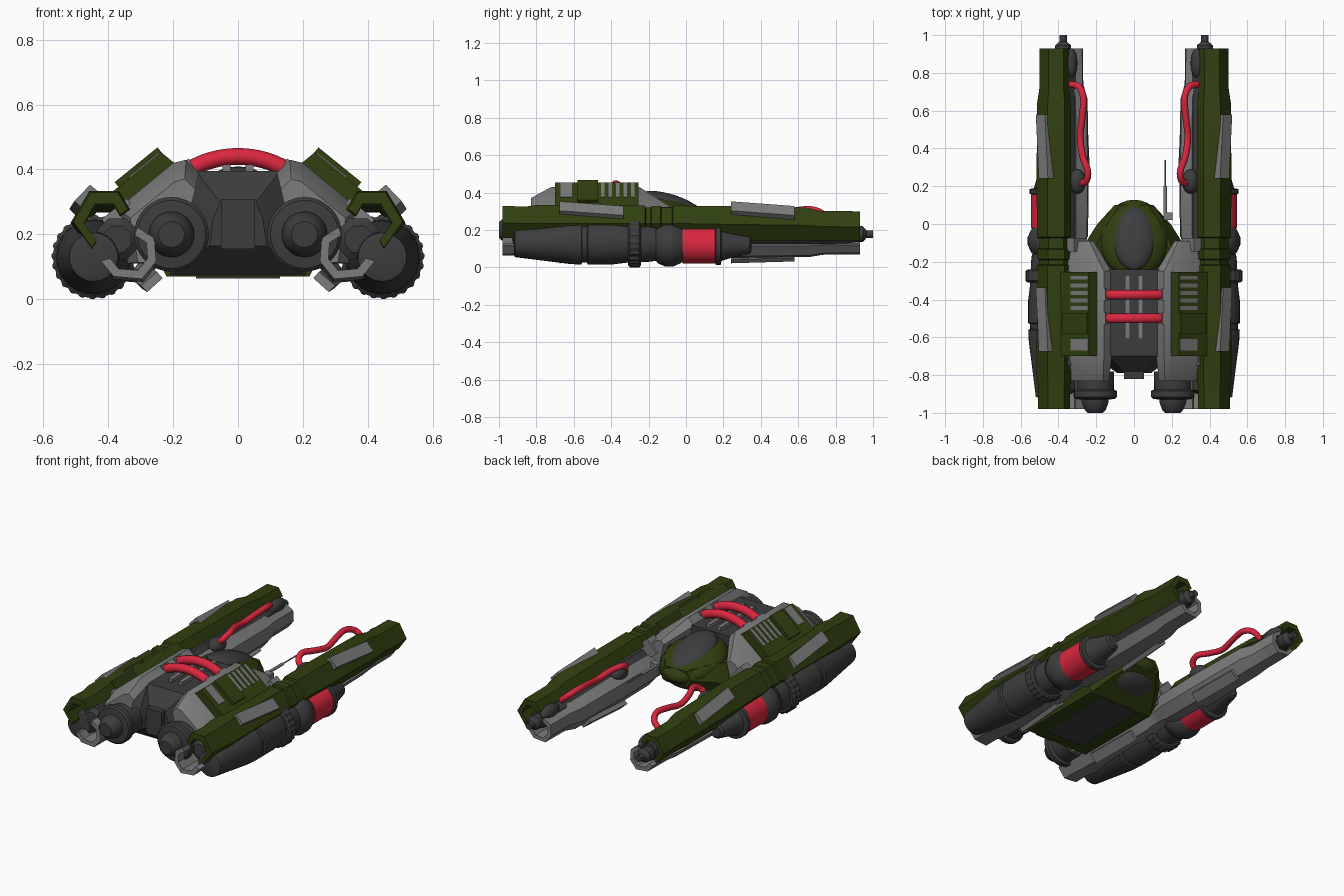
import bpy, bmesh, math
from mathutils import Vector, Matrix

if "Cube" in bpy.data.objects:
    bpy.data.objects.remove(bpy.data.objects["Cube"])


def material(name, rgb):
    m = bpy.data.materials.new(name)
    m.diffuse_color = (*rgb, 1)
    m.use_nodes = True
    m.node_tree.nodes["Principled BSDF"].inputs["Base Color"].default_value = m.diffuse_color
    return m


GREEN = material("olive green", (0.03, 0.05, 0.005))
GRAY = material("mid gray", (0.2, 0.2, 0.2))
DARK = material("dark gray", (0.046, 0.046, 0.048))
RED = material("red", (0.7, 0.02, 0.05))


def finish(name, bm, mat, mirror=True, smooth=True):
    bmesh.ops.recalc_face_normals(bm, faces=bm.faces)
    for f in bm.faces:
        f.smooth = smooth
    me = bpy.data.meshes.new(name)
    bm.to_mesh(me)
    bm.free()
    me.set_sharp_from_angle(angle=math.radians(32))
    me.materials.append(mat)
    ob = bpy.data.objects.new(name, me)
    bpy.context.collection.objects.link(ob)
    if mirror:
        mod = ob.modifiers.new("Mirror", 'MIRROR')
        mod.use_mirror_merge = False
    return ob


def skin(bm, rings):
    vr = [[bm.verts.new(p) for p in r] for r in rings]
    n = len(vr[0])
    for a, b in zip(vr, vr[1:]):
        for i in range(n):
            bm.faces.new((a[i], a[(i + 1) % n], b[(i + 1) % n], b[i]))
    bm.faces.new(vr[0])
    bm.faces.new(vr[-1])


def loft(name, section, stations, mat, centre=(0, 0), mirror=True):
    """Sweep an xz section along y; a station is (y, scale, dx, dz)."""
    bm = bmesh.new()
    cx, cz = centre
    skin(bm, [[(cx + (x - cx) * s + dx, y, cz + (z - cz) * s + dz) for x, z in section]
              for y, s, dx, dz in stations])
    return finish(name, bm, mat, mirror, False)


def lathe(name, profile, cx, cz, mat, seg=32, tooth=1.0, phase=0):
    """Turned part along y; tooth below 1 notches the rim."""
    bm = bmesh.new()
    rings = []
    for y, r in profile:
        ring = []
        for i in range(seg):
            a = 2 * math.pi * (i + phase) / seg
            k = r * (tooth if i % 4 > 1 else 1)
            ring.append((cx + k * math.cos(a), y, cz + k * math.sin(a)))
        rings.append(ring)
    skin(bm, rings)
    return finish(name, bm, mat)


def box(name, c, size, mat, roll=0, mirror=True):
    bm = bmesh.new()
    m = Matrix.Translation(c) @ Matrix.Rotation(roll, 4, 'Y') @ Matrix.Diagonal((*size, 1))
    bmesh.ops.create_cube(bm, size=1, matrix=m)
    return finish(name, bm, mat, mirror, False)


def ball(name, c, radii, mat, pitch=0, mirror=True):
    bm = bmesh.new()
    m = Matrix.Translation(c) @ Matrix.Rotation(pitch, 4, 'X') @ Matrix.Diagonal((*radii, 1))
    bmesh.ops.create_uvsphere(bm, u_segments=32, v_segments=16, radius=1, matrix=m)
    return finish(name, bm, mat, mirror)


def tube(name, pts, r, mat, mirror=True):
    """Round hose through the points (Catmull-Rom)."""
    p = [Vector(q) for q in pts]
    p = [2 * p[0] - p[1]] + p + [2 * p[-1] - p[-2]]
    path = []
    for a, b, c, d in zip(p, p[1:], p[2:], p[3:]):
        for k in range(5):
            t = k / 5
            path.append(0.5 * (2 * b + (c - a) * t + (2 * a - 5 * b + 4 * c - d) * t * t
                               + (3 * b - a - 3 * c + d) * t ** 3))
    path.append(p[-2])
    rings = []
    for i, q in enumerate(path):
        t = (path[min(i + 1, len(path) - 1)] - path[max(i - 1, 0)]).normalized()
        u = t.cross(Vector((0.6, 0.2, 0.8)) if abs(t.z) < 0.6 and abs(t.x) < 0.5 else Vector((0, 1, 0))).normalized()
        w = t.cross(u)
        # pick a stable frame from a fixed reference
        ref = Vector((0, 1, 0)) if name.startswith("spine") else Vector((0.7, 0, 0.7))
        u = t.cross(ref).normalized()
        w = t.cross(u)
        rings.append([q + r * (math.cos(a) * u + math.sin(a) * w)
                      for a in [2 * math.pi * j / 14 for j in range(14)]])
    bm = bmesh.new()
    skin(bm, rings)
    return finish(name, bm, mat, mirror)


def shell(outer, c, k):
    """C-shaped section: outer line plus the same line pulled toward c."""
    return outer + [(c[0] + (x - c[0]) * k, c[1] + (z - c[1]) * k) for x, z in reversed(outer)]


# Side booms: green outer armour and gray inner armour round a gun core
gc, ic = (0.41, 0.22), (0.335, 0.145)
green = shell([(0.335, 0.275), (0.368, 0.33), (0.457, 0.33), (0.513, 0.235), (0.452, 0.15)], gc, 0.66)
loft("boom_armour", green,
     [(0.93, 0.88, 0, -0.017), (0.72, 0.88, 0, -0.015), (0.64, 1, 0, -0.01), (0.2, 1.03, 0, -0.005),
      (-0.07, 1, 0, 0), (-0.075, 0.9, 0, 0), (-0.13, 0.9, 0, 0), (-0.135, 0.98, 0, 0), (-0.185, 0.98, 0, 0),
      (-0.19, 0.9, 0, 0), (-0.215, 0.9, 0, 0), (-0.22, 1, 0, 0), (-0.8, 1.03, 0, 0),
      (-0.86, 0.95, 0, 0), (-0.98, 0.95, 0, 0.005)], GREEN, gc)
gray = shell([(0.31, 0.225), (0.255, 0.19), (0.25, 0.115), (0.295, 0.06), (0.385, 0.068), (0.425, 0.117)], ic, 0.68)
loft("boom_inner_armour", gray,
     [(0.93, 0.88, 0.01, 0), (0.74, 0.9, 0.01, 0), (0.66, 1.05, 0, 0), (0.25, 1.12, 0, 0),
      (-0.06, 1.08, 0, 0), (-0.1, 0.92, 0, 0), (-0.2, 0.92, 0, 0), (-0.24, 1.08, 0, 0),
      (-0.8, 1.08, 0, 0), (-0.88, 0.97, 0, 0), (-0.98, 0.97, 0, 0)], GRAY, ic)
lathe("boom_core", [(-0.9, 0.045), (-0.88, 0.07), (0.8, 0.07), (0.9, 0.055)], 0.372, 0.185, DARK, 8, phase=0.5)
lathe("gun_muzzle", [(0.88, 0.042), (0.945, 0.042), (0.96, 0.026), (0.965, 0.02), (1.0, 0.02)], 0.375, 0.178, DARK, 16)
fin = [(0.43, 0.325), (0.46, 0.35), (0.508, 0.3), (0.478, 0.27)]
low = [(0.25, 0.085), (0.232, 0.065), (0.28, 0.022), (0.3, 0.042)]
for tag, y0 in (("front", 0.24), ("rear", -0.675)):
    loft(tag + "_upper_fin", fin, [(y0, 1, -0.004, 0.003), (y0 + 0.34, 1, 0.012, -0.022)], GRAY)
    loft(tag + "_lower_fin", low, [(y0, 1, 0, 0), (y0 + 0.34, 1, 0.015, 0.01)], GRAY)

# Outboard thrusters slung under the booms
ex, ez = 0.445, 0.13
lathe("thruster", [(-0.92, 0.06), (-0.915, 0.075), (-0.62, 0.112), (-0.56, 0.115), (-0.555, 0.105), (-0.53, 0.105),
                   (-0.525, 0.115), (-0.4, 0.115), (-0.32, 0.105), (-0.2, 0.1), (-0.16, 0.095)], ex, ez, DARK)
lathe("thruster_toothed_ring", [(-0.31, 0.118), (-0.3, 0.13), (-0.25, 0.13), (-0.24, 0.118)], ex, ez, DARK, 96, 0.96)
lathe("thruster_bulge", [(-0.17, 0.075), (-0.15, 0.1), (-0.11, 0.118), (-0.07, 0.118), (-0.03, 0.1), (-0.015, 0.09)],
      ex, 0.122, DARK)
lathe("thruster_red_band", [(-0.02, 0.1), (0.155, 0.1)], ex, 0.12, RED)
lathe("thruster_nose", [(0.155, 0.095), (0.16, 0.107), (0.185, 0.107), (0.19, 0.085), (0.24, 0.07), (0.34, 0.048),
                        (0.35, 0.035)], ex, 0.12, DARK)

# Boom hoses and their sockets
tube("boom_hose", [(0.335, 0.74, 0.25), (0.29, 0.725, 0.29), (0.267, 0.66, 0.31), (0.275, 0.56, 0.3),
                   (0.285, 0.46, 0.285), (0.272, 0.36, 0.3), (0.245, 0.28, 0.31), (0.255, 0.225, 0.285),
                   (0.3, 0.215, 0.24)], 0.018, RED)
ball("hose_socket", (0.3, 0.225, 0.235), (0.045, 0.065, 0.045), DARK)
ball("gun_breech", (0.335, 0.85, 0.225), (0.035, 0.08, 0.04), DARK)

# Central hull: green keel, dark spine, belly plate
keel = [(-0.2, 0.3), (-0.27, 0.17), (-0.22, 0.07), (0.22, 0.07), (0.27, 0.17), (0.2, 0.3)]
loft("keel", keel, [(-0.7, 1, 0, 0), (-0.12, 1, 0, 0), (0.0, 0.72, 0, 0.02), (0.1, 0.38, 0, 0.01)],
     GREEN, (0, 0.27), False)
box("belly_plate", (0, -0.38, 0.068), (0.26, 0.5, 0.009), DARK, 0, False)
spine = [(-0.21, 0.075), (0.21, 0.075), (0.18, 0.28), (0.13, 0.395), (-0.13, 0.395), (-0.18, 0.28)]
loft("spine", spine, [(-0.79, 0.42, 0, 0), (-0.7, 1, 0, 0), (-0.24, 1, 0, 0)], DARK, (0, 0.23), False)
box("tail_block", (0, -0.77, 0.232), (0.106, 0.1, 0.155), DARK, 0, False)
box("spine_rail", (0.035, -0.44, 0.4), (0.025, 0.34, 0.03), GRAY)
for i, y in enumerate((-0.375, -0.5)):
    arc = [(0.3 * math.sin(a), y, 0.14 + 0.3 * math.cos(a)) for a in [-0.5 + j / 6 for j in range(7)]]
    tube("spine_hose_%d" % i, arc, 0.026, RED, False)
    box("hose_clamp_%d" % i, (0.15, y, 0.4), (0.03, 0.065, 0.06), GRAY, 0.5)

# Gray flanks and boom links
flank = [(0.12, 0.39), (0.16, 0.43), (0.2, 0.42), (0.37, 0.28), (0.34, 0.11), (0.19, 0.11)]
loft("flank", flank, [(-0.83, 0.8, -0.03, -0.02), (-0.72, 1, 0, 0), (-0.25, 1, 0, 0), (-0.09, 0.55, 0, -0.01)],
     GRAY, (0.33, 0.23))
box("boom_link_front", (0.34, -0.11, 0.24), (0.14, 0.07, 0.1), GRAY, 0.7)
box("boom_link_rear", (0.35, -0.5, 0.24), (0.1, 0.5, 0.1), GRAY, 0.7)

# Green shoulder plates with vents
plate = [(0.165, 0.395), (0.237, 0.453), (0.395, 0.325), (0.37, 0.29), (0.2, 0.36)]
loft("shoulder_plate", plate, [(-0.7, 1, 0, 0), (-0.255, 1, 0, 0)], GREEN)
slope = math.atan2(0.128, 0.158)
for i in range(5):
    box("vent_%d" % i, (0.288, -0.285 - 0.04 * i, 0.412), (0.12, 0.02, 0.008), GRAY, slope)
box("shoulder_window", (0.288, -0.64, 0.412), (0.12, 0.06, 0.008), GRAY, slope)
box("shoulder_block", (0.3, -0.525, 0.397), (0.17, 0.11, 0.045), GREEN, slope)

# Main engines
lathe("main_engine", [(-1.0, 0.04), (-0.985, 0.055), (-0.945, 0.07), (-0.93, 0.07), (-0.925, 0.105), (-0.915, 0.115),
                      (-0.885, 0.115), (-0.875, 0.098), (-0.78, 0.1)], 0.205, 0.2, DARK)

# Cockpit
ball("cockpit_disc", (0, -0.16, 0.2), (0.245, 0.235, 0.1), DARK, 0, False)
ball("cockpit_hull", (0, -0.08, 0.285), (0.18, 0.215, 0.085), GREEN, -0.25, False)
ball("canopy", (0, -0.075, 0.33), (0.112, 0.18, 0.058), DARK, -0.32, False)

# Antenna on one side only
tube("antenna", [(0.165, 0.02, 0.25), (0.165, 0.2, 0.25), (0.165, 0.34, 0.25)], 0.004, GRAY, False)
tube("antenna_sleeve", [(0.165, 0.02, 0.25), (0.165, 0.1, 0.25), (0.165, 0.2, 0.25)], 0.009, GRAY, False)
box("antenna_foot", (0.18, 0.04, 0.24), (0.05, 0.04, 0.04), GRAY, 0, False)
